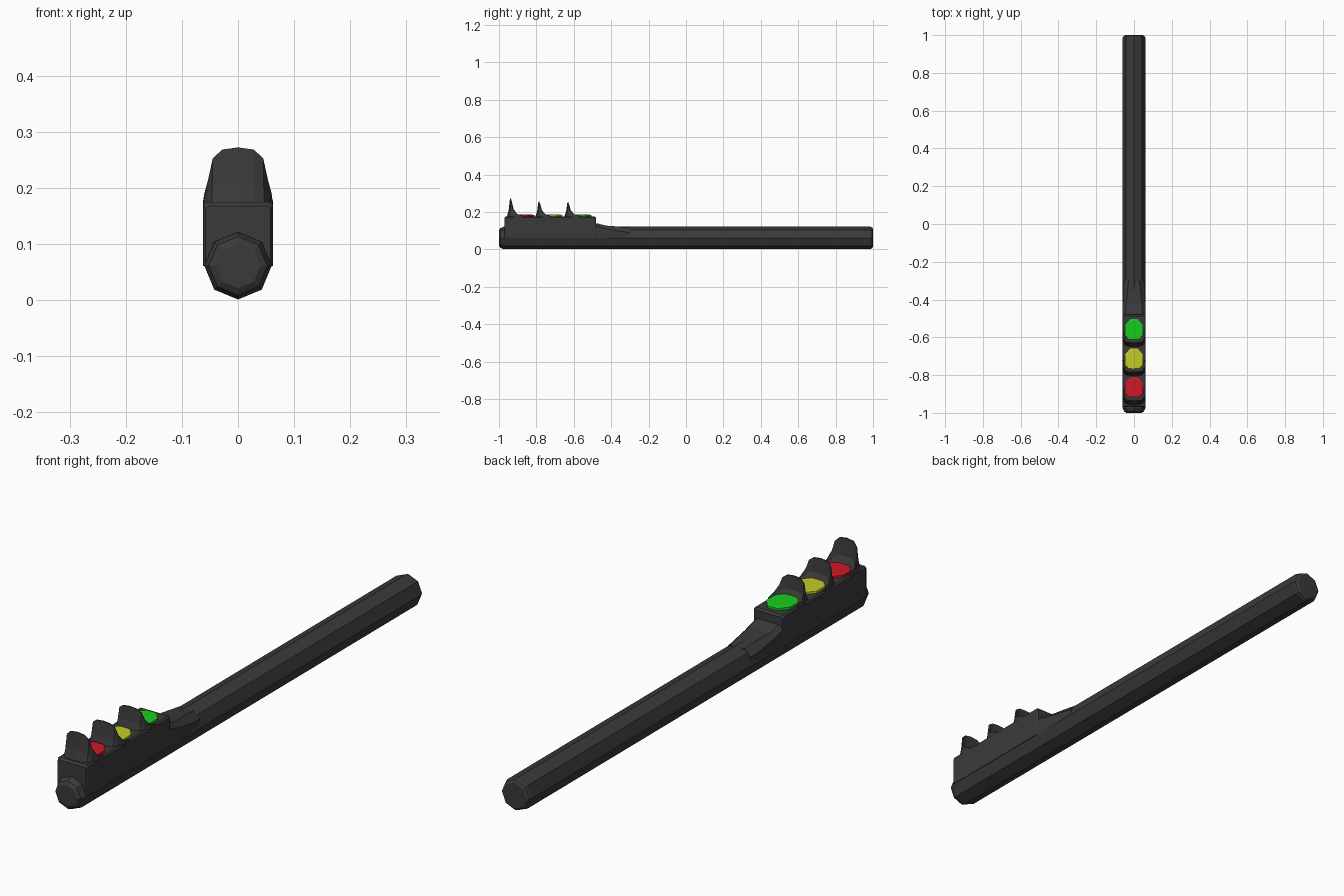
import bpy, bmesh
from math import sin, cos, pi

if "Cube" in bpy.data.objects:
    bpy.data.objects.remove(bpy.data.objects["Cube"])


def material(name, rgb):
    m = bpy.data.materials.new(name)
    m.diffuse_color = (*rgb, 1)
    m.use_nodes = True
    m.node_tree.nodes["Principled BSDF"].inputs["Base Color"].default_value = m.diffuse_color
    return m


DARK = material("dark_casing", (0.042, 0.042, 0.042))


def finish(bm, name, mat):
    bmesh.ops.recalc_face_normals(bm, faces=bm.faces)
    me = bpy.data.meshes.new(name)
    bm.to_mesh(me)
    bm.free()
    me.materials.append(mat)
    ob = bpy.data.objects.new(name, me)
    bpy.context.collection.objects.link(ob)
    return ob


def loft(name, rings, mat, closed=True):
    """Skin equal-length rings of points and cap both ends."""
    bm = bmesh.new()
    vs = [[bm.verts.new(p) for p in r] for r in rings]
    n = len(rings[0])
    for a, b in zip(vs, vs[1:]):
        for i in range(n):
            j = (i + 1) % n
            bm.faces.new((a[i], a[j], b[j], b[i]))
    bm.faces.new(vs[0])
    bm.faces.new(vs[-1])
    return finish(bm, name, mat)


# Octagonal pole with softened ends
def octagon(y, r):
    return [(r * sin(i * pi / 4), y, 0.061 + r * cos(i * pi / 4)) for i in range(8)]


loft("pole", [octagon(y, r) for y, r in
              [(-1, 0.04), (-0.993, 0.052), (-0.975, 0.06),
               (0.985, 0.06), (0.995, 0.056), (1, 0.047)]], DARK)


# Lamp housing, with chamfered top rim, sitting over the end of the pole
def section(y, w, top, c):
    return [(-w, y, 0.061), (w, y, 0.061), (w, y, top - c),
            (w - c, y, top), (-w + c, y, top), (-w, y, top - c)]


loft("lamp_housing", [section(*s) for s in
                      [(-0.970, 0.058, 0.168, 0.006), (-0.963, 0.062, 0.175, 0.005),
                       (-0.487, 0.062, 0.175, 0.005), (-0.480, 0.058, 0.168, 0.006)]], DARK)

# Neck that blends the housing down into the pole
loft("neck", [section(*s) for s in
              [(-0.50, 0.061, 0.141, 0.016), (-0.47, 0.060, 0.138, 0.016),
               (-0.43, 0.060, 0.127, 0.017), (-0.35, 0.058, 0.121, 0.025),
               (-0.30, 0.054, 0.115, 0.025)]], DARK)


# Curved hood on the low side of each lamp, tallest in the middle
def hood(name, cy, peak):
    half = [(0, -0.071, 1.0), (0.028, -0.070, 0.96), (0.045, -0.065, 0.80),
            (0.053, -0.056, 0.42), (0.060, -0.036, 0.15), (0.061, -0.005, 0.04)]
    cols = [(-x, y, h) for x, y, h in half[:0:-1]] + half
    rings = []
    for x, y, h in cols:
        top = 0.175 + (peak - 0.175) * h
        mid = 0.175 + (top - 0.175) * 0.35
        rings.append([
            (x * 1.02, cy + y * 1.25, 0.170),
            (x * 1.02, cy + y * 1.10, mid),
            (x, cy + y, top),
            (x * 0.96, cy + y * 0.93, top),
            (x * 0.90, cy + y * 0.84, mid),
            (x * 0.80, cy + y * 0.55, 0.170)])
    loft(name, rings, DARK)


# Lamps, each a low eight-sided disc
def lamp(name, cy, mat):
    loft(name, [[(0.050 * k * sin((i + 0.5) * pi / 4), cy + 0.060 * k * cos((i + 0.5) * pi / 4), z)
                 for i in range(8)] for k, z in [(1.06, 0.170), (1.06, 0.183), (0.9, 0.185)]], mat)


for colour, rgb, cy, peak in [("red", (0.62, 0.01, 0.02), -0.870, 0.272),
                              ("yellow", (0.55, 0.60, 0.02), -0.718, 0.255),
                              ("green", (0.01, 0.60, 0.015), -0.563, 0.250)]:
    hood(colour + "_lamp_hood", cy, peak)
    lamp(colour + "_lamp", cy, material(colour + "_glass", rgb))
